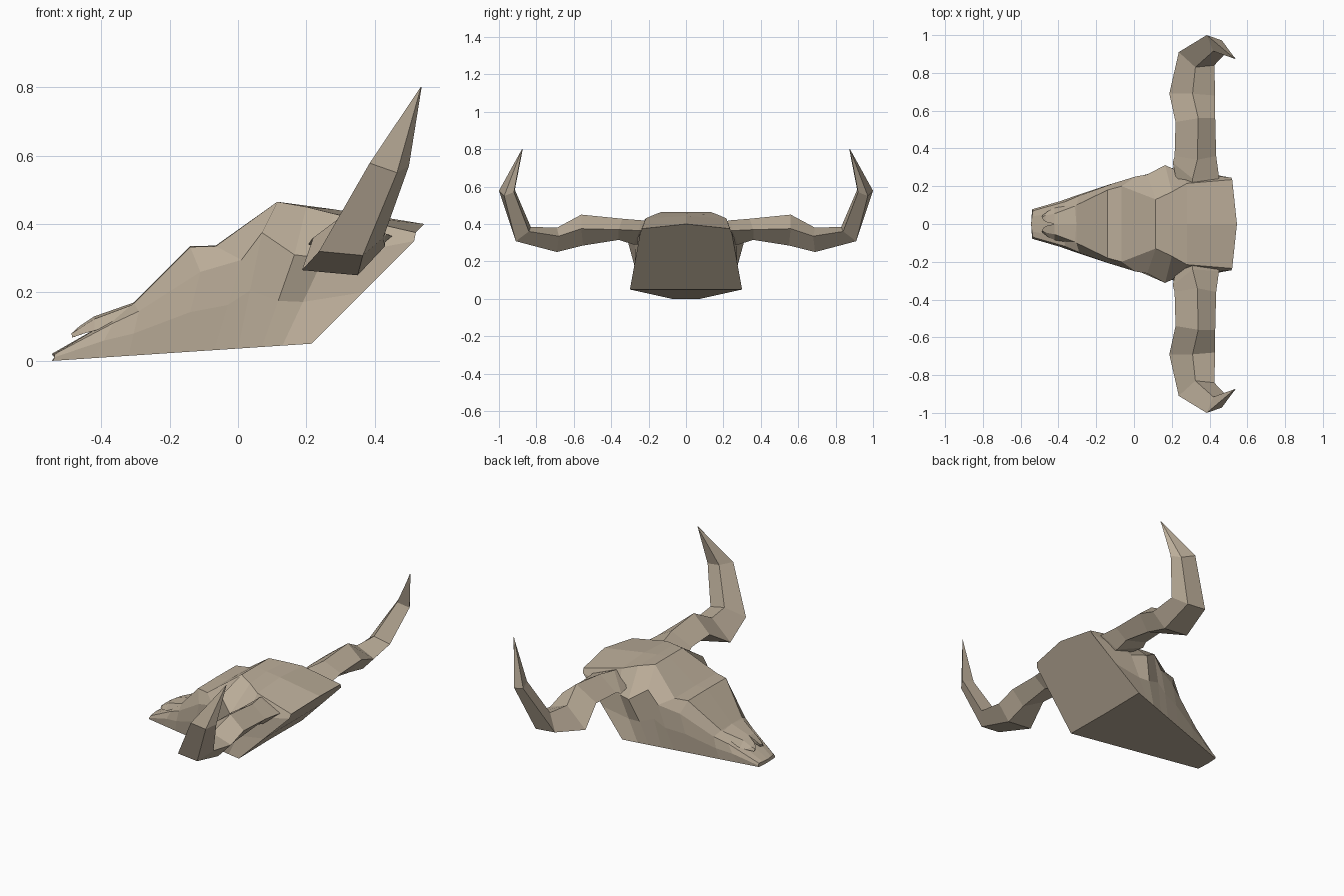
import bpy, bmesh
from mathutils import Vector

bone = bpy.data.materials.new("bone")
bone.diffuse_color = (.50, .42, .32, 1)


def mesh_object(name, bm):
    bmesh.ops.remove_doubles(bm, verts=bm.verts, dist=0.0005)
    bmesh.ops.recalc_face_normals(bm, faces=bm.faces)
    me = bpy.data.meshes.new(name)
    bm.to_mesh(me)
    bm.free()
    me.materials.append(bone)
    ob = bpy.data.objects.new(name, me)
    bpy.context.collection.objects.link(ob)
    return ob


def loft(name, rings, side=1):
    """Skin closed rings of equal length, capping both ends."""
    bm = bmesh.new()
    rows = [[bm.verts.new((x, y * side, z)) for x, y, z in r] for r in rings]
    n = len(rows[0])
    for a, b in zip(rows, rows[1:]):
        for i in range(n):
            j = (i + 1) % n
            bm.faces.new((a[i], a[j], b[j], b[i]))
    bm.faces.new(rows[0])
    bm.faces.new(rows[-1])
    return mesh_object(name, bm)


# Skull stations: top centre (x, z), top edge (x, y, z), brow/cheek (x, y, z), lower edge x
stations = [
    ((-.545, .02), (-.54, .04, .02), (-.535, .07, .02), -.54),
    ((-.37, .12), (-.37, .07, .12), (-.365, .118, .11), -.42),
    ((-.305, .17), (-.305, .10, .168), (-.29, .15, .145), -.32),
    ((-.14, .335), (-.14, .18, .333), (-.11, .215, .26), -.17),
    ((-.065, .337), (-.065, .20, .335), (.01, .252, .295), -.07),
    ((.115, .465), (.115, .13, .465), (.07, .262, .375), .0),
    ((.19, .455), (.20, .17, .45), (.165, .312, .31), .07),
    ((.28, .443), (.28, .215, .43), (.25, .272, .30), .13),
    ((.545, .40), (.52, .235, .375), (.515, .245, .35), .215),
]


def skull_ring(top, edge, brow, bx):
    t = (bx + .54) / .755
    base = Vector((bx, .075 + .225 * t, .05 * t))
    brow = Vector(brow)
    mid = brow.lerp(base, .5)
    mid.y = min(mid.y + (.006 if brow.x < .1 else 0), .275)
    half = [Vector(edge), brow, mid, base]
    ring = [Vector((top[0], 0, top[1]))] + half
    ring.append(Vector((bx - .004, 0, base.z)))
    return ring + [Vector((p.x, -p.y, p.z)) for p in reversed(half)]


loft("skull", [skull_ring(*s) for s in stations])

# Horn rings: front, ridge, back, underside
horn_rings = [
    [(.23, .20, .34), (.31, .18, .41), (.45, .20, .36), (.36, .20, .29)],
    [(.205, .325, .34), (.31, .24, .42), (.45, .25, .365), (.36, .28, .29)],
    [(.215, .36, .355), (.335, .34, .428), (.435, .36, .37), (.36, .36, .315)],
    [(.22, .54, .36), (.34, .56, .45), (.43, .56, .375), (.36, .55, .285)],
    [(.187, .69, .265), (.31, .69, .38), (.43, .68, .335), (.35, .69, .25)],
    [(.237, .91, .32), (.325, .83, .385), (.425, .84, .36), (.365, .91, .308)],
    [(.385, 1.0, .578), (.42, .915, .583), (.50, .92, .57), (.465, .972, .55)],
    [(.534, .874, .80), (.537, .873, .80), (.537, .876, .80), (.535, .877, .80)],
]

# Nasal bones overhanging the nostrils: inner top, outer top, outer under, inner under
nasal_rings = [
    [(-.30, 0, .172), (-.30, .10, .167), (-.30, .11, .13), (-.30, 0, .13)],
    [(-.42, 0, .13), (-.42, .055, .122), (-.42, .085, .088), (-.42, 0, .085)],
    [(-.465, .01, .10), (-.47, .045, .09), (-.45, .072, .08), (-.455, .015, .082)],
    [(-.48, .02, .084), (-.487, .036, .08), (-.485, .045, .068), (-.478, .022, .07)],
]

for side, label in ((1, "left"), (-1, "right")):
    loft("horn_" + label, horn_rings, side)
    loft("nasal_bone_" + label, nasal_rings, side)
